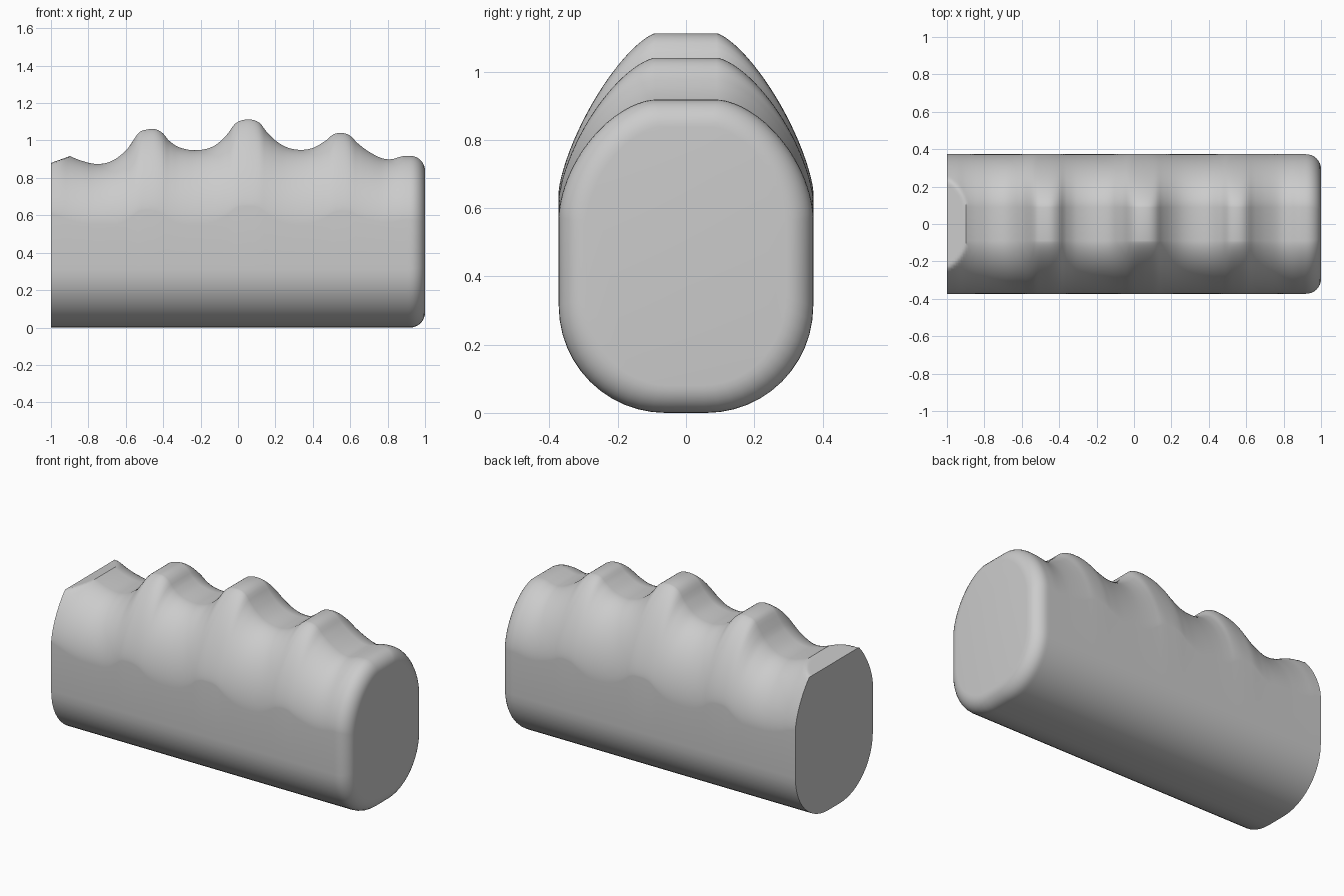
import bpy, bmesh, math

if "Cube" in bpy.data.objects:
    bpy.data.objects.remove(bpy.data.objects["Cube"], do_unlink=True)

HALF, FILLET, STEPS = 0.373, 0.08, 150

# Finger-groove outline along the top: (x, height)
OUTLINE = [(-1, .975), (-.95, .95), (-.9, .918), (-.84, .893), (-.76, .875), (-.68, .888),
           (-.6, .945), (-.56, 1.0), (-.53, 1.042), (-.49, 1.058), (-.44, 1.06), (-.4, 1.037),
           (-.37, 1.0), (-.31, .962), (-.22, .948), (-.13, .97), (-.06, 1.03), (-.02, 1.085),
           (.02, 1.108), (.08, 1.11), (.12, 1.09), (.15, 1.05), (.2, 1.0), (.26, .964),
           (.33, .95), (.4, .96), (.47, 1.0), (.51, 1.033), (.56, 1.04), (.6, 1.025),
           (.64, .985), (.7, .94), (.77, .905), (.82, .9), (.88, .916), (.92, .918)]


def top_height(x):
    """Smooth cubic interpolation of the outline."""
    last = len(OUTLINE) - 2
    i = next((k for k in range(last + 1) if x <= OUTLINE[k + 1][0]), last)

    def slope(k):
        a, b = OUTLINE[max(k - 1, 0)], OUTLINE[min(k + 1, last + 1)]
        return (b[1] - a[1]) / (b[0] - a[0])

    (x0, z0), (x1, z1) = OUTLINE[i], OUTLINE[i + 1]
    h = x1 - x0
    t = (x - x0) / h
    return (z0 * (1 + 2 * t) * (1 - t) ** 2 + h * slope(i) * t * (1 - t) ** 2
            + z1 * t * t * (3 - 2 * t) + h * slope(i + 1) * t * t * (t - 1))


def section(x):
    """Closed cross-section: rounded bottom, straight sides, pointed or round top."""
    top = top_height(x)
    base = .95 - .07 * min(max((abs(x) - .4) / .4, 0), 1)
    ridge = min(max((top - base) / .16, 0), 1)
    power, side = 1.8 - .42 * ridge, .55 + .1 * ridge
    flat, low_flat, radius = .09, .06, HALF - .06
    half = []
    for k in range(13):
        a = math.pi / 2 * k / 12
        half.append((low_flat + radius * math.sin(a), radius * (1 - math.cos(a))))
    for k in range(25):
        a = math.pi / 2 * k / 24
        y = flat + (HALF - flat) * math.cos(a) ** (2 / power)
        z = side + (top - side) * math.sin(a) ** (2 / power)
        half.append((y, z))
    # Sloping flat cut at the left end
    if x < -.88:
        half = [(y, min(z, .88 + .36 * (x + 1))) for y, z in half]
    return half + [(-y, z) for y, z in reversed(half)]


# Grip body lofted along x
bm = bmesh.new()
rings = []
for s in range(STEPS + 1):
    x = -1 + (2 - FILLET) * s / STEPS
    rings.append([bm.verts.new((x, y, z)) for y, z in section(x)])

# Rounded right end
end = section(1 - FILLET)
mid = max(z for y, z in end) / 2
for k in range(1, 9):
    a = math.pi / 2 * k / 8
    inset = FILLET * (1 - math.cos(a))
    x = 1 - FILLET + FILLET * math.sin(a)
    rings.append([bm.verts.new((x, y * (1 - inset / HALF), mid + (z - mid) * (1 - inset / mid)))
                  for y, z in end])

for r0, r1 in zip(rings, rings[1:]):
    for j in range(len(r0)):
        n = (j + 1) % len(r0)
        bm.faces.new((r0[j], r1[j], r1[n], r0[n]))
bm.faces.new(rings[0])
bm.faces.new(rings[-1])
bmesh.ops.recalc_face_normals(bm, faces=bm.faces)

mesh = bpy.data.meshes.new("grip_handle")
bm.to_mesh(mesh)
bm.free()
grip = bpy.data.objects.new("grip_handle", mesh)
bpy.context.collection.objects.link(grip)

# Plain grey material
grey = bpy.data.materials.new("light_grey")
grey.use_nodes = True
grey.diffuse_color = (.6, .6, .6, 1)
grey.node_tree.nodes["Principled BSDF"].inputs["Base Color"].default_value = (.6, .6, .6, 1)
mesh.materials.append(grey)

bpy.context.view_layer.objects.active = grip
grip.select_set(True)
bpy.ops.object.shade_smooth_by_angle(angle=math.radians(35))
